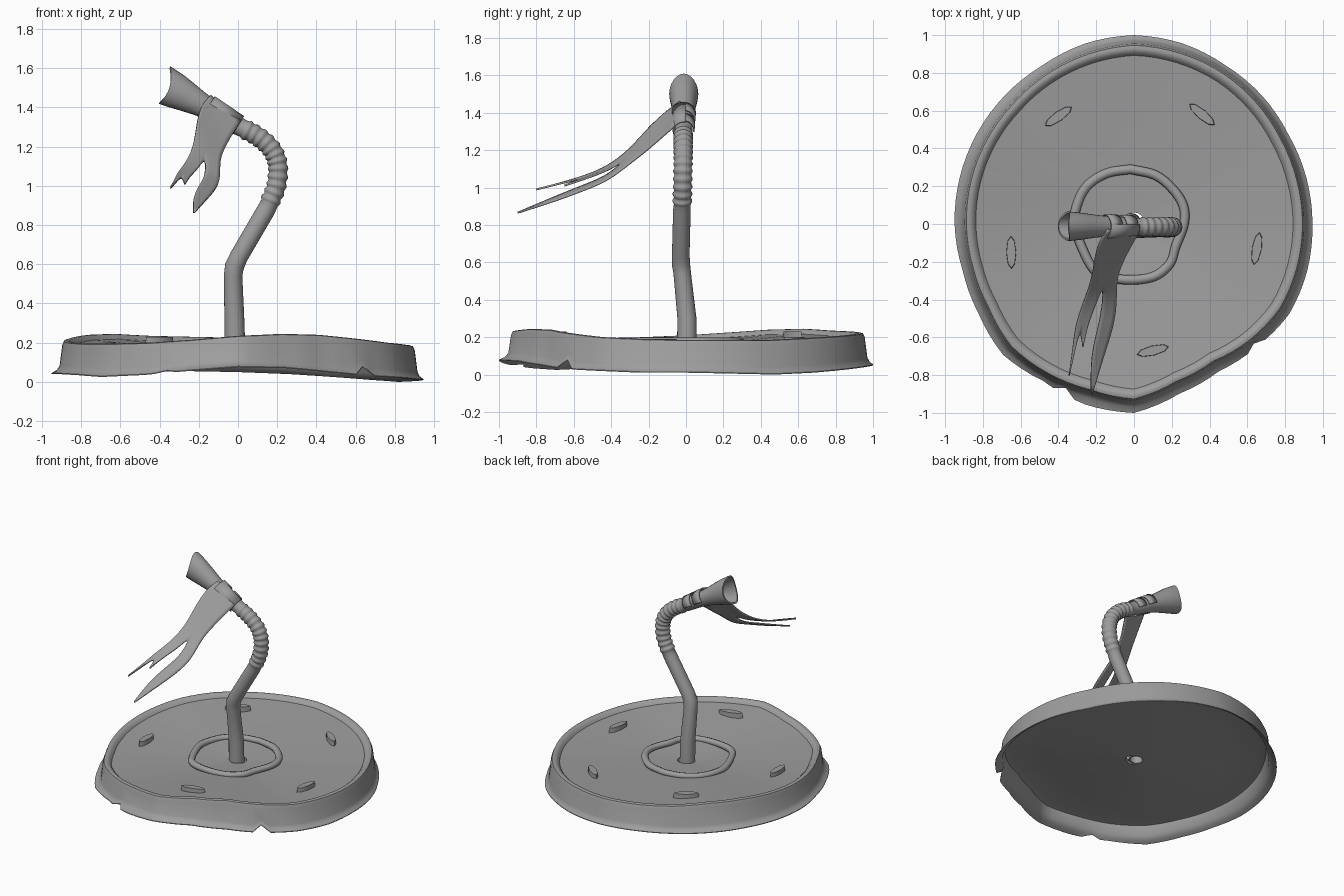
import bpy, bmesh, math
from mathutils import Vector

cube = bpy.data.objects.get("Cube")
if cube:
    bpy.data.objects.remove(cube)

grey = bpy.data.materials.new("plain grey")
grey.use_nodes = True
colour = (0.34, 0.34, 0.34, 1)
grey.diffuse_color = colour
for node in grey.node_tree.nodes:
    if node.type == 'BSDF_PRINCIPLED':
        node.inputs["Base Color"].default_value = colour


def finish(bm, name, angle=40):
    """Turn a bmesh into a smooth shaded object."""
    bmesh.ops.remove_doubles(bm, verts=bm.verts, dist=0.0001)
    bmesh.ops.recalc_face_normals(bm, faces=bm.faces)
    mesh = bpy.data.meshes.new(name)
    bm.to_mesh(mesh)
    bm.free()
    obj = bpy.data.objects.new(name, mesh)
    bpy.context.collection.objects.link(obj)
    mesh.materials.append(grey)
    bpy.ops.object.select_all(action='DESELECT')
    obj.select_set(True)
    bpy.context.view_layer.objects.active = obj
    bpy.ops.object.shade_smooth_by_angle(angle=math.radians(angle))
    return obj


def loft(bm, rings, closed_rings=True, closed_loft=False):
    """Join rows of points with quads."""
    rows = [[bm.verts.new(p) for p in ring] for ring in rings]
    count = len(rows[0])
    for i in range(len(rows) if closed_loft else len(rows) - 1):
        a, b = rows[i], rows[(i + 1) % len(rows)]
        for j in range(count if closed_rings else count - 1):
            k = (j + 1) % count
            bm.faces.new((a[j], a[k], b[k], b[j]))


def spline(points, steps):
    """Smooth path through the given points."""
    p = [Vector(q) for q in points]
    p = [p[0] * 2 - p[1]] + p + [p[-1] * 2 - p[-2]]
    path = []
    for a, b, c, d in zip(p, p[1:], p[2:], p[3:]):
        for i in range(steps):
            t = i / steps
            path.append(0.5 * (2 * b + (c - a) * t + (2 * a - 5 * b + 4 * c - d) * t * t
                               + (3 * b - a - 3 * c + d) * t ** 3))
    return path + [p[-2]]


# Warped lid: flange radius, wall radius, rim height and lower edge height
# in hundredths, every 15 degrees
FLANGE = (94.5, 94.5, 94.5, 96, 97, 99, 100, 99, 97, 96.5, 96, 95.5,
          95, 94, 95, 98, 96, 99, 100, 93, 90, 92, 95, 95)
WALL = (91.5, 91.5, 92, 93.5, 95, 96, 97, 95.5, 94, 92.5, 92, 91.5,
        91, 90.5, 91, 94, 93.5, 93, 95, 88.5, 86, 89, 91.5, 91.5)
RIM = (18.5, 18.5, 18.5, 19.5, 20.5, 21.5, 22.5, 23, 23.5, 24.5, 24, 22.5,
       21, 20, 19.5, 19.5, 20, 21.5, 23.5, 24.5, 24, 22, 20, 19)
EDGE = (1, 0.5, 0, 1, 2.5, 4, 5, 5.5, 5, 5, 5, 4.5,
        4, 4, 3.5, 2.5, 3.5, 5.5, 7.5, 7, 5, 3, 2, 1)
CENTRE = 0.15


def at(table, degrees):
    t = degrees / 15
    i, f = int(t), t - int(t)
    return (table[i % 24] * (1 - f) + table[(i + 1) % 24] * f) / 100


def plate_z(scale, degrees):
    """Height of the shallow dish."""
    return CENTRE + (at(RIM, degrees) - 0.027 - CENTRE) * (scale / 0.92) ** 1.2


def lid_point(scale, flare, kind, dz, degrees):
    if kind == "plate":
        z = plate_z(scale, degrees) + dz
    elif kind == "rim":
        z = at(RIM, degrees) + dz
    else:
        z = at(EDGE, degrees) + dz
        # torn nicks in the flange
        if abs(degrees - 315) < 1:
            flare, z = flare * 0.2, z + 0.045
        elif abs(degrees - 247.5) < 1:
            flare, z = flare * 0.2, z + 0.01
    wall = at(WALL, degrees)
    r = (wall + (at(FLANGE, degrees) - wall) * flare) * scale
    a = math.radians(degrees)
    return (r * math.cos(a), r * math.sin(a), z)


# Closed section of the lid: scale, flare, height reference, height offset
plate = [(s, 0, "plate", 0) for s in (0.063, 0.18, 0.32, 0.5, 0.7, 0.92)]
profile = plate + [
    (0.93, 0, "rim", -0.014), (0.945, 0, "rim", -0.002), (0.96, 0, "rim", 0),
    (0.975, 0, "rim", -0.004), (0.985, 0, "rim", -0.025),
    (1, 0, "edge", 0.04), (1, 0.4, "edge", 0.018), (1, 1, "edge", 0.005),
    (1, 1, "edge", 0), (1, 0.3, "edge", 0.012), (0.985, 0, "edge", 0.035),
    (0.965, 0, "rim", -0.065)] + [(s, 0, kind, -0.03) for s, _, kind, _ in plate[::-1]]
bm = bmesh.new()
loft(bm, [[lid_point(*row, i * 3.75) for i in range(96)] for row in profile], closed_loft=True)
finish(bm, "lid")

# Raised ring around the straw hole
ring_path = [(-.02, .29), (.11, .26), (.2, .19), (.26, .1), (.265, 0), (.22, -.12),
             (.19, -.21), (.1, -.28), (-.05, -.295), (-.19, -.26), (-.26, -.16),
             (-.315, 0), (-.295, .12), (-.24, .21), (-.14, .27), (-.02, .29)]
path = spline([(x, y, 0.175) for x, y in ring_path], 4)[:-1]
middle = Vector((-0.02, 0, 0.175))
rings = []
for p in path:
    out = (p - middle).normalized()
    rings.append([p + out * 0.025 * math.cos(a) + Vector((0, 0, 0.022 * math.sin(a)))
                  for a in (k * math.tau / 8 for k in range(8))])
bm = bmesh.new()
loft(bm, rings, closed_loft=True)
finish(bm, "inner_ring", 60)

# Small raised bars on the plate
for n, (x, y, turn) in enumerate([(-.4, .57, 35), (.36, .58, -40), (.65, -.13, 80),
                                  (-.65, -.15, 91), (.1, -.67, 14)]):
    angle = math.degrees(math.atan2(y, x)) % 360
    z = plate_z(math.hypot(x, y) / at(WALL, angle), angle)
    bm = bmesh.new()
    bmesh.ops.create_cone(bm, cap_ends=True, segments=8, radius1=1, radius2=0.92, depth=1)
    bmesh.ops.scale(bm, vec=(0.09, 0.027, 0.05), verts=bm.verts)
    bar = finish(bm, f"plate_bar_{n + 1}", 30)
    bar.location = (x, y, z + 0.007)
    bar.rotation_euler.z = math.radians(turn)

# Straw: lower tube, bellows and flared mouth, as (centre, radius up, radius sideways)
stations = [(Vector(p), r, r) for p, r in [
    ((-.015, .005, .125), .053), ((-.018, .005, .3), .051), ((-.025, -.02, .54), .047),
    ((-.018, -.027, .59), .049), ((.005, -.028, .64), .047), ((.145, -.022, .88), .047)]]
bend = spline([(.16, -.02, .91), (.195, -.018, 1.0), (.203, -.016, 1.1),
               (.175, -.015, 1.18), (.11, -.015, 1.245), (.03, -.015, 1.29)], 12)
for i, p in enumerate(bend):
    r = 0.049 - 0.004 * math.cos(i * math.tau / 5)
    stations.append((p, r, r))
stations += [(Vector((x, -.012, z)), up, side) for x, z, up, side in [
    (0, 1.305, .047, .047), (-.12, 1.375, .051, .051), (-.2, 1.42, .064, .06),
    (-.27, 1.458, .08, .07), (-.32, 1.484, .091, .076), (-.362, 1.507, .098, .078)]]

outer, inner = [], []
for i, (p, up, side) in enumerate(stations):
    before, after = stations[max(i - 1, 0)][0], stations[min(i + 1, len(stations) - 1)][0]
    along = (after - before).normalized()
    across = Vector((0, 1, 0))
    normal = across.cross(along).normalized()
    for rings, wall in ((outer, 0), (inner, 0.01)):
        ring = []
        for k in range(24):
            a = k * math.tau / 24
            q = p + normal * (up - wall) * math.cos(a) + across * (side - wall) * math.sin(a)
            if i == len(stations) - 1:      # scalloped, tilted lip
                q += along * (0.014 * math.cos(2 * a) + 0.02 * math.cos(a))
            ring.append(q)
        rings.append(ring)
bm = bmesh.new()
loft(bm, outer + inner[::-1], closed_loft=True)
finish(bm, "straw", 50)


def cloth(bm, name, thickness, levels):
    """Give a sheet smoothness and thickness."""
    obj = finish(bm, name, 50)
    if levels:
        sub = obj.modifiers.new("smooth", 'SUBSURF')
        sub.levels = sub.render_levels = levels
        sub.boundary_smooth = 'PRESERVE_CORNERS'
    solid = obj.modifiers.new("thickness", 'SOLIDIFY')
    solid.thickness = thickness
    solid.offset = 0


# Ribbon wrap: a wide sheet over the front and two tabs folded over the back
axis = Vector((-.85, 0, .53)).normalized()
front, top = Vector((0, -1, 0)), Vector((.53, 0, .85)).normalized()


def wrap(bm, u0, u1, start, end):
    rows = []
    for k in range(13):
        a = math.radians(start + (end - start) * k / 12)
        rows.append([Vector((0, -.013, 1.305)) + axis * u
                     + (front * math.cos(a) + top * math.sin(a)) * (0.055 + u * 0.04)
                     for u in (u0, u1)])
    loft(bm, rows, closed_rings=False)


bm = bmesh.new()
wrap(bm, 0, 0.18, -60, 100)
wrap(bm, 0.01, 0.08, 100, 195)
wrap(bm, 0.11, 0.18, 100, 195)
cloth(bm, "ribbon_wrap", 0.008, 0)

# Hanging ribbon: left and right edge points of the body, the strands and the fork
body = [((-.14, -.03, 1.46), (.015, -.06, 1.33)), ((-.19, -.1, 1.41), (-.03, -.14, 1.26)),
        ((-.21, -.2, 1.32), (-.07, -.22, 1.19)), ((-.225, -.3, 1.2), (-.095, -.3, 1.13))]
split, fork = (-.165, -.32, 1.15), (-.285, -.55, 1.05)
parting = (-.235, -.42, 1.1)
left, right = body[-1]
seam = Vector(left).lerp(Vector(split), 0.5)
body_rows = [[Vector(a).lerp(Vector(b), t) for t in (0, 0.25, 0.5, 1)] for a, b in body[:-1]]
body_rows.append([left, seam, split, right])
outer_left, outer_right = (-.27, -.42, 1.11), (-.2, -.42, 1.09)
strands = [
    [(left, seam, split), (outer_left, parting, outer_right)],
    [(outer_left, parting), ((-.31, -.53, 1.065), fork),
     ((-.325, -.66, 1.025), (-.31, -.66, 1.025)), ((-.346, -.8, .99), (-.34, -.8, .99))],
    [(parting, outer_right), (fork, (-.245, -.53, 1.05)),
     ((-.273, -.65, 1.01), (-.268, -.65, 1.01))],
    [(split, right), ((-.165, -.42, 1.06), (-.09, -.42, 1.035)),
     ((-.19, -.55, 1.01), (-.11, -.55, .985)), ((-.23, -.7, .95), (-.155, -.68, .935)),
     ((-.228, -.9, .865), (-.22, -.9, .865))]]
bm = bmesh.new()
for rows in [body_rows] + strands:
    loft(bm, rows, closed_rings=False)
cloth(bm, "hanging_ribbon", 0.01, 2)
